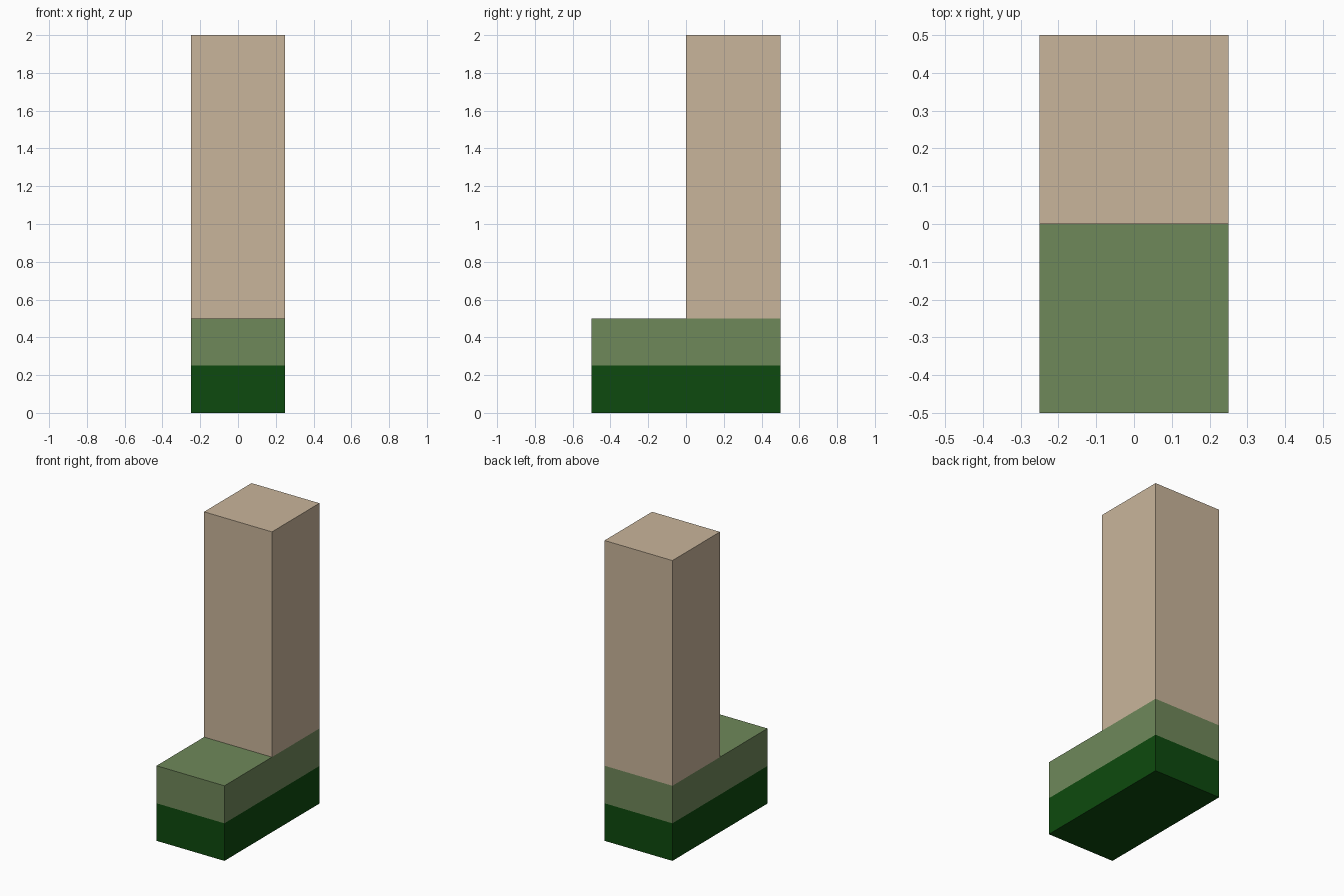
import bpy, bmesh

if "Cube" in bpy.data.objects:
    bpy.data.objects.remove(bpy.data.objects["Cube"])


def material(name, rgb):
    """Flat material from 0-255 sRGB, stored as linear."""
    lin = [((c / 255 + 0.055) / 1.055) ** 2.4 if c > 10 else c / 255 / 12.92 for c in rgb]
    m = bpy.data.materials.new(name)
    m.diffuse_color = (*lin, 1)
    m.use_nodes = True
    m.node_tree.nodes["Principled BSDF"].inputs["Base Color"].default_value = m.diffuse_color
    return m


HALF_WIDTH = 0.25
BANDS = (0.25, 0.5)  # heights where the colour changes

# L-shaped side profile (y, z): low step in front, tall column behind
profile = [(-0.5, 0), (0.5, 0), (0.5, 2), (0, 2), (0, 0.5), (-0.5, 0.5)]

bm = bmesh.new()
side = bm.faces.new([bm.verts.new((-HALF_WIDTH, y, z)) for y, z in profile])
ext = bmesh.ops.extrude_face_region(bm, geom=[side], use_keep_orig=True)
moved = [v for v in ext["geom"] if isinstance(v, bmesh.types.BMVert)]
bmesh.ops.translate(bm, verts=moved, vec=(2 * HALF_WIDTH, 0, 0))

# Cut the sides at the colour bands
for z in BANDS:
    bmesh.ops.bisect_plane(bm, geom=bm.verts[:] + bm.edges[:] + bm.faces[:],
                           plane_co=(0, 0, z), plane_no=(0, 0, 1))
bmesh.ops.recalc_face_normals(bm, faces=bm.faces[:])

# Colour by height: dark base, green step, tan column
for f in bm.faces:
    z = f.calc_center_median().z
    f.material_index = sum(z > b + 0.001 for b in BANDS)

mesh = bpy.data.meshes.new("stepped_column")
bm.to_mesh(mesh)
bm.free()
for m in (material("dark green", (13, 74, 14)),
          material("moss green", (111, 136, 90)),
          material("tan", (201, 181, 155))):
    mesh.materials.append(m)
bpy.context.collection.objects.link(bpy.data.objects.new("stepped_column", mesh))
